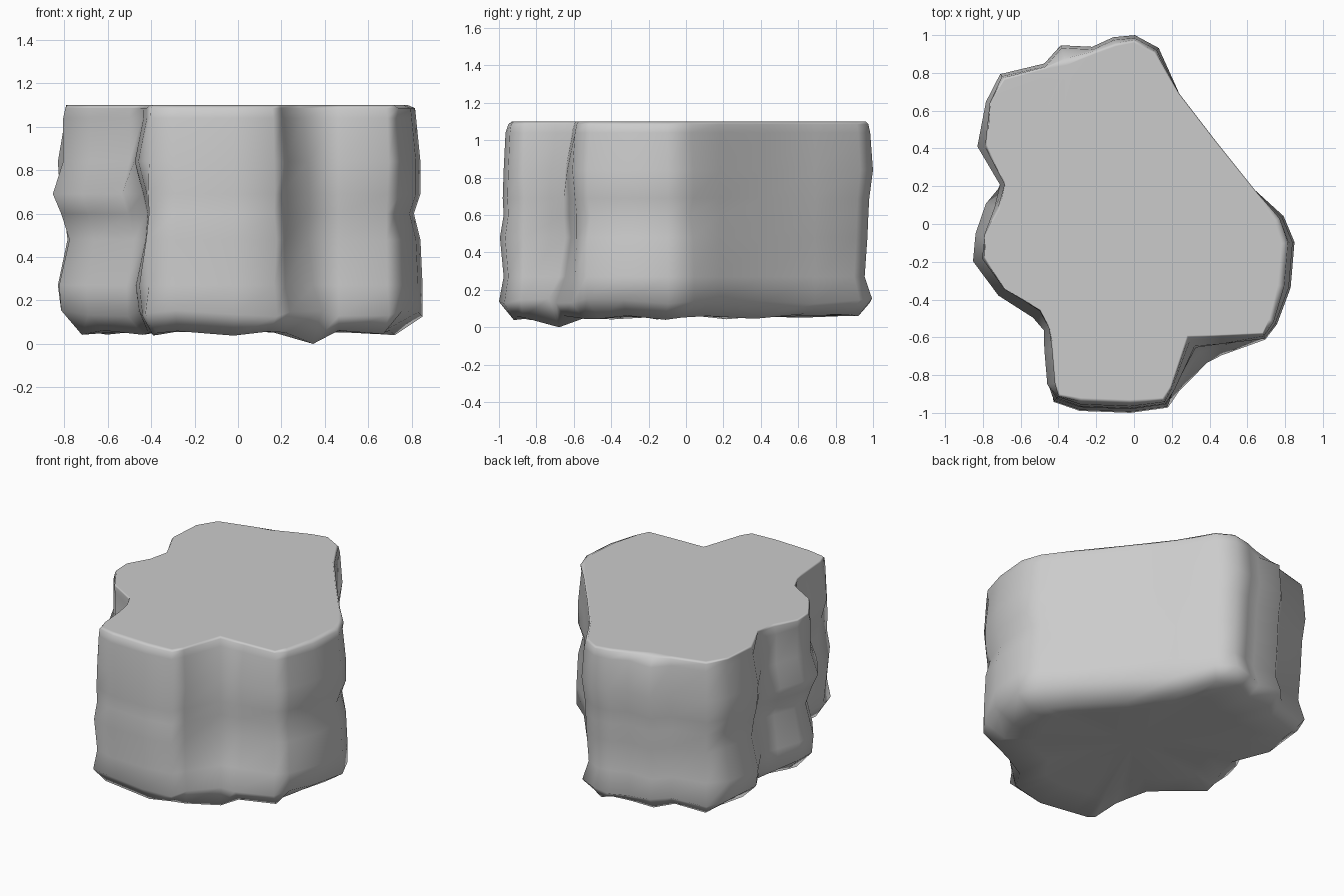
import bpy, bmesh, math
from mathutils import Vector

if "Cube" in bpy.data.objects:
    bpy.data.objects.remove(bpy.data.objects["Cube"])

# Rim of the flat top, counter-clockwise: x, y, side profile, extra bulge of the wall
RIM = [
    (-.39, -.90, "F", -.015), (-.28, -.92, "F", 0), (-.02, -.93, "F", 0), (.15, -.92, "F", -.01),
    (.19, -.86, "G", 0), (.28, -.59, "N", 0), (.46, -.585, "M", 0), (.68, -.575, "S", 0),
    (.74, -.52, "R", -.02), (.79, -.33, "R", 0), (.81, -.10, "R", 0), (.77, .03, "R", -.015),
    (.64, .18, "D", 0), (.44, .43, "D", 0), (.24, .69, "D", 0), (.11, .91, "B", 0),
    (.0, .97, "B", 0), (-.10, .95, "B", .01), (-.21, .91, "B", .0), (-.36, .85, "B", .07),
    (-.47, .83, "B", -.01), (-.69, .77, "B", .0),
    (-.76, .64, "K", -.02), (-.775, .42, "K", .01), (-.68, .21, "K", -.015), (-.72, .08, "L", .01),
    (-.80, -.06, "L", -.02), (-.795, -.18, "L", 0), (-.69, -.35, "L", -.02), (-.50, -.46, "L", -.01),
    (-.445, -.55, "W", -.015), (-.425, -.66, "W", 0), (-.41, -.84, "W", 0),
]
# Wall levels and outward offsets for each side of the rock
LEVELS = [.05, .14, .27, .48, .60, .69, .84, 1.04, 1.085, 1.10]
SIDES = {
    "F": [-.01, .07, .045, .065, .045, .05, .045, .035, .02, 0],
    "G": [.03, .055, .03, .025, .02, .015, .03, .015, .01, 0],
    "N": [.11, .18, .11, .07, .08, .08, .07, .03, .015, 0],
    "M": [.07, .11, .06, .03, .04, .04, .05, .02, .01, 0],
    "S": [-.03, .04, .02, .01, .01, .02, .035, .02, .01, 0],
    "R": [-.09, .04, .04, .03, .0, .03, .03, .01, .005, -.03],
    "D": [-.10, .0, .0, .0, .0, .0, .0, .0, .0, -.01],
    "B": [-.05, .025, -.015, .0, .005, .01, .03, .015, .005, -.01],
    "K": [-.06, .03, .045, .0, .015, .035, .045, .01, .01, 0],
    "L": [-.08, .02, .03, -.02, .02, .06, .01, .01, .0, -.01],
    "W": [-.02, .03, .045, .0, -.01, .01, .05, .01, .01, 0],
}

points = [Vector(p[:2]) for p in RIM]
count = len(points)


def outward(i):
    """Outward direction of the rim at a point."""
    d = (points[(i + 1) % count] - points[i]).normalized() + \
        (points[i] - points[i - 1]).normalized()
    return Vector((d.y, -d.x)).normalized()


bm = bmesh.new()

# Stacked rings of the wall, with an uneven bottom ring
rings = []
for k, z in enumerate(LEVELS):
    ring = []
    for i, (x, y, side, extra) in enumerate(RIM):
        offset = SIDES[side][k] + (extra if k < 8 else extra * .3 if k == 8 else 0)
        p = points[i] + outward(i) * offset
        h = z
        if k == 0:
            h = 0 if i == 5 else h + .012 * math.sin(i * 2.3) + .02 * max(0, p.y)
        if k == 1:
            h += .015 * math.sin(i * 1.7)
        ring.append(bm.verts.new((p.x, p.y, h)))
    rings.append(ring)

# Inner ring of the underside
rings.insert(0, [bm.verts.new((v.co.x * .75, v.co.y * .75, .06 + .008 * math.sin(i * 1.3)))
                 for i, v in enumerate(rings[0])])
for low, high in zip(rings, rings[1:]):
    for i in range(count):
        j = (i + 1) % count
        bm.faces.new((low[i], low[j], high[j], high[i]))

# Flat top and shallow underside
bm.faces.new(rings[-1])
centre = bm.verts.new((0, 0, .06))
for i in range(count):
    bm.faces.new((rings[0][(i + 1) % count], rings[0][i], centre))
bmesh.ops.recalc_face_normals(bm, faces=bm.faces)

mesh = bpy.data.meshes.new("rock")
bm.to_mesh(mesh)
bm.free()
rock = bpy.data.objects.new("rock", mesh)
bpy.context.collection.objects.link(rock)

# Soft shading across the weathered edges
bpy.context.view_layer.objects.active = rock
rock.select_set(True)
bpy.ops.object.shade_smooth_by_angle(angle=math.radians(85))
weighted = rock.modifiers.new("flat_top_normals", "WEIGHTED_NORMAL")
weighted.keep_sharp = True
